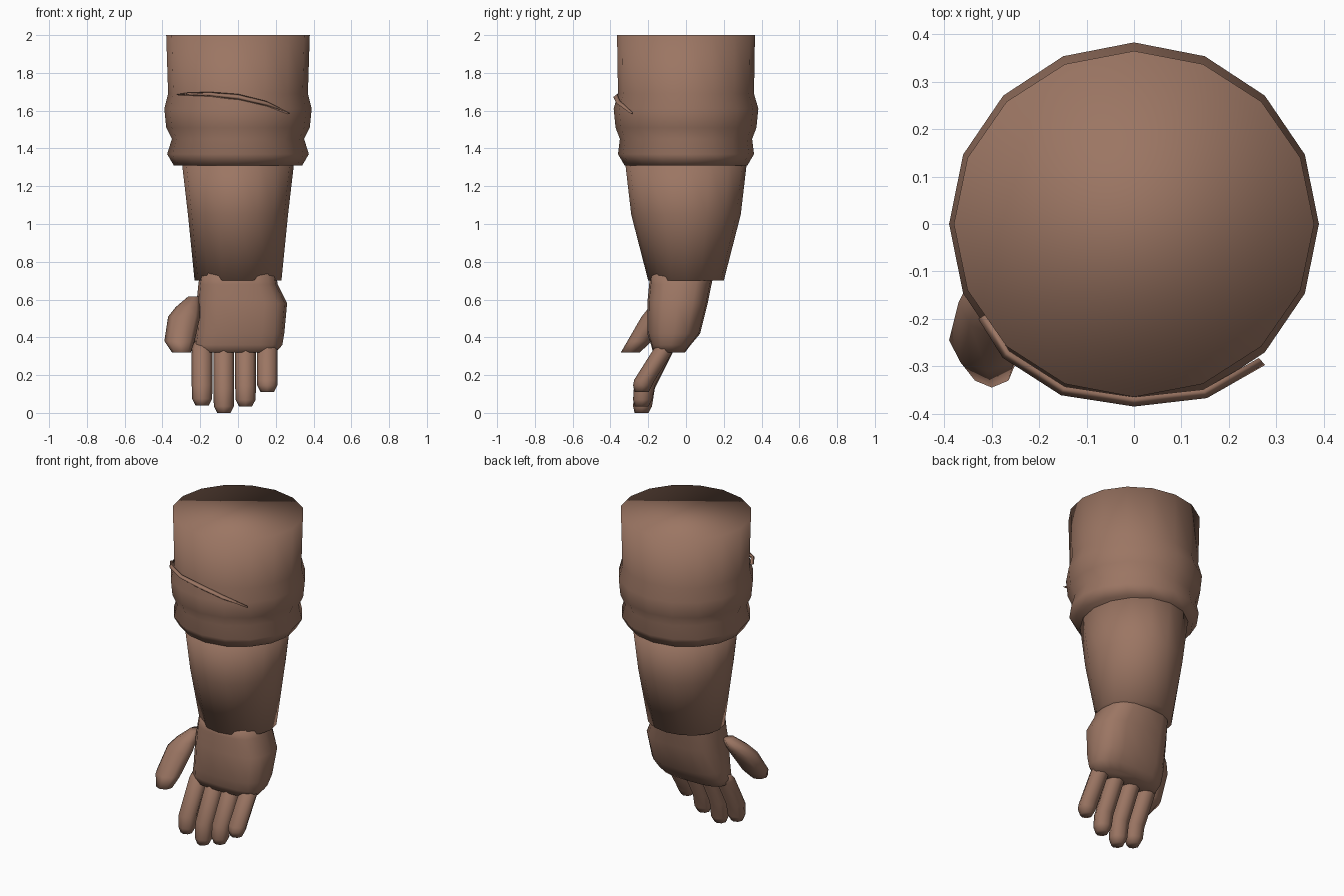
import bpy, bmesh, math

if "Cube" in bpy.data.objects:
    bpy.data.objects.remove(bpy.data.objects["Cube"], do_unlink=True)

BROWN = (0.33, 0.18, 0.125, 1)
skin = bpy.data.materials.new("warm brown")
skin.use_nodes = True
skin.diffuse_color = BROWN
skin.node_tree.nodes["Principled BSDF"].inputs["Base Color"].default_value = BROWN


def rounded(t, power):
    """Point on a unit superellipse."""
    c, s = math.cos(t), math.sin(t)
    e = 2 / power
    return math.copysign(abs(c) ** e, c), math.copysign(abs(s) ** e, s)


def loft(name, sections, sides=16, power=2):
    """Skin horizontal rings (x, y, z, half width, half depth), listed top down."""
    bm = bmesh.new()
    rings = []
    for x, y, z, rx, ry in sections:
        ring = []
        for i in range(sides):
            c, s = rounded(2 * math.pi * i / sides, power)
            ring.append(bm.verts.new((x + rx * c, y + ry * s, z)))
        rings.append(ring)
    for a, b in zip(rings, rings[1:]):
        for i in range(sides):
            j = (i + 1) % sides
            bm.faces.new((a[i], b[i], b[j], a[j]))
    bm.faces.new(rings[0])
    bm.faces.new(rings[-1][::-1])
    return finish(name, bm)


def finish(name, bm):
    bmesh.ops.recalc_face_normals(bm, faces=bm.faces)
    for f in bm.faces:
        f.smooth = True
    mesh = bpy.data.meshes.new(name)
    bm.to_mesh(mesh)
    bm.free()
    mesh.materials.append(skin)
    obj = bpy.data.objects.new(name, mesh)
    bpy.context.collection.objects.link(obj)
    return obj


# Rolled sleeve with two bulges
loft("sleeve", [(0, 0, z, rx, ry) for z, rx, ry in (
    (2.0, 0.38, 0.365), (1.69, 0.37, 0.36), (1.61, 0.39, 0.383),
    (1.51, 0.38, 0.373), (1.45, 0.35, 0.35), (1.37, 0.375, 0.36),
    (1.31, 0.34, 0.325))])

# Forearm, tapering to the wrist
loft("forearm", [(0, 0, z, rx, ry) for z, rx, ry in (
    (1.35, 0.30, 0.325), (1.05, 0.265, 0.29), (0.70, 0.23, 0.20))])

# Palm, leaning forward towards the knuckles
loft("palm", [
    (0, -0.02, 0.75, 0.20, 0.17),
    (0, -0.03, 0.68, 0.21, 0.165),
    (0.02, -0.045, 0.58, 0.24, 0.16),
    (0.01, -0.065, 0.42, 0.235, 0.14),
    (0, -0.08, 0.36, 0.235, 0.105),
    (-0.01, -0.09, 0.32, 0.21, 0.085)], power=2.8)

# Thumb, angled out and forward
loft("thumb", [
    (-0.235, -0.09, 0.615, 0.03, 0.04),
    (-0.265, -0.13, 0.56, 0.065, 0.065),
    (-0.285, -0.165, 0.51, 0.085, 0.07),
    (-0.31, -0.245, 0.38, 0.08, 0.065),
    (-0.30, -0.295, 0.32, 0.05, 0.05)], sides=8)

# Four fingers of different lengths
fingers = (("index", -0.19, 0.04), ("middle", -0.075, 0.0),
           ("ring", 0.04, 0.035), ("little", 0.155, 0.11))
for label, x, tip in fingers:
    loft(label + "_finger", [
        (x, -0.09, 0.38, 0.04, 0.04),
        (x, -0.115, 0.34, 0.055, 0.055),
        (x, -0.22, 0.13 + tip * 0.4, 0.055, 0.055),
        (x, -0.23, tip + 0.035, 0.053, 0.05),
        (x, -0.235, tip, 0.035, 0.037)], sides=8)

# Thin crease wrapped across the front of the sleeve
path = ((-0.32, -0.195, 1.685, 0.004), (-0.27, -0.275, 1.688, 0.008),
        (-0.15, -0.352, 1.687, 0.012), (0, -0.375, 1.672, 0.016),
        (0.15, -0.358, 1.638, 0.014), (0.27, -0.29, 1.587, 0.004))
bm = bmesh.new()
rows = []
for x, y, z, h in path:
    r = math.hypot(x, y)
    nx, ny = x / r * 0.01, y / r * 0.01
    rows.append([bm.verts.new(p) for p in (
        (x - nx, y - ny, z + h), (x + nx, y + ny, z), (x - nx, y - ny, z - h))])
for a, b in zip(rows, rows[1:]):
    for i in range(3):
        j = (i + 1) % 3
        bm.faces.new((a[i], a[j], b[j], b[i]))
bm.faces.new(rows[0])
bm.faces.new(rows[-1][::-1])
finish("sleeve_crease", bm)
